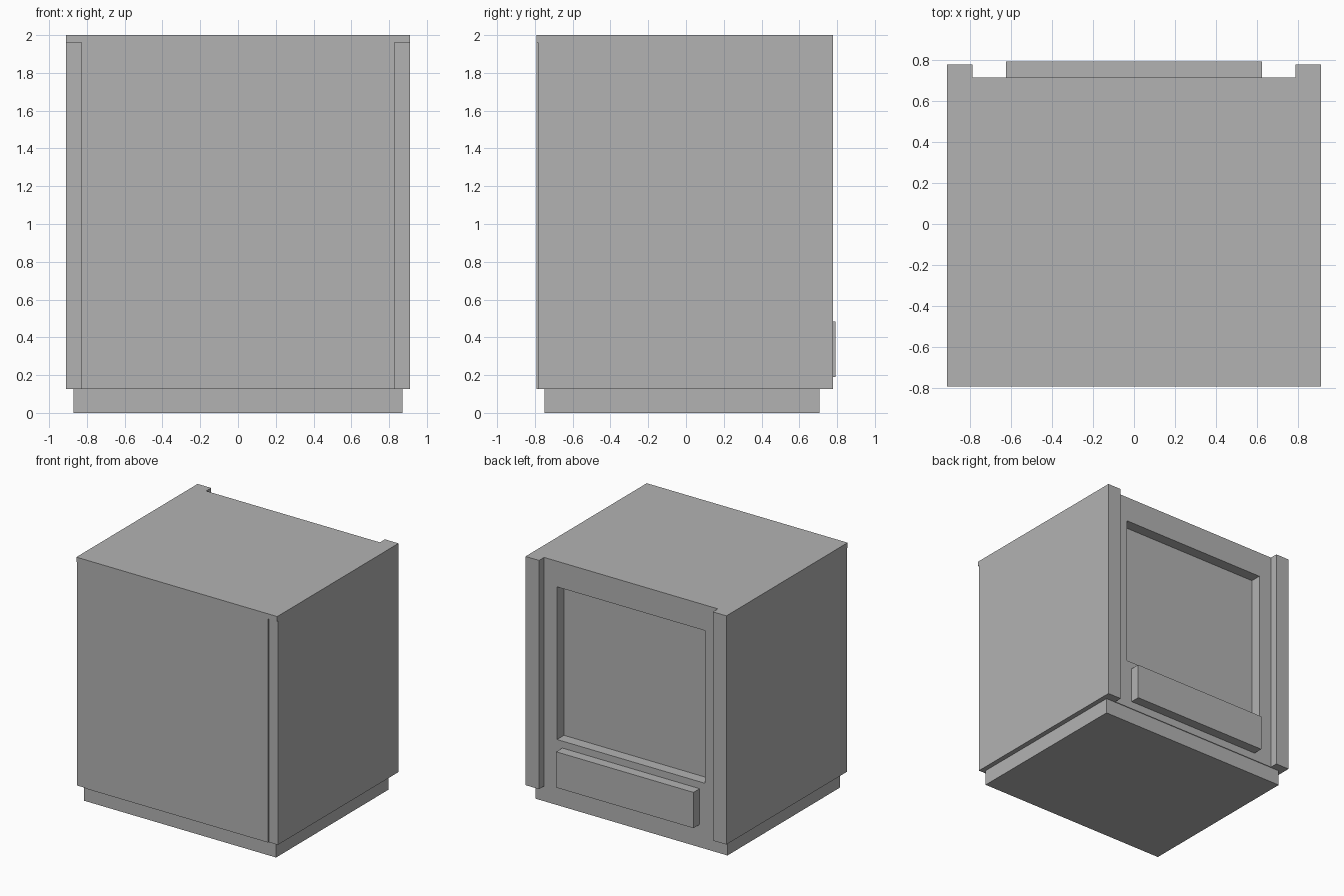
import bpy, bmesh

if "Cube" in bpy.data.objects:
    bpy.data.objects.remove(bpy.data.objects["Cube"])

grey = bpy.data.materials.new("light grey")
grey.diffuse_color = (0.45, 0.45, 0.45, 1)
grey.use_nodes = True
grey.node_tree.nodes["Principled BSDF"].inputs["Base Color"].default_value = grey.diffuse_color


def prism(name, outline, z0, z1):
    """Extrude an xy outline (anticlockwise) from z0 to z1."""
    bm = bmesh.new()
    face = bm.faces.new([bm.verts.new((x, y, z0)) for x, y in outline])
    ext = bmesh.ops.extrude_face_region(bm, geom=[face])
    top = [v for v in ext["geom"] if isinstance(v, bmesh.types.BMVert)]
    bmesh.ops.translate(bm, verts=top, vec=(0, 0, z1 - z0))
    bmesh.ops.recalc_face_normals(bm, faces=bm.faces)
    mesh = bpy.data.meshes.new(name)
    bm.to_mesh(mesh)
    bm.free()
    mesh.materials.append(grey)
    obj = bpy.data.objects.new(name, mesh)
    bpy.context.collection.objects.link(obj)
    return obj


def box(name, x0, x1, y0, y1, z0, z1):
    return prism(name, [(x0, y0), (x1, y0), (x1, y1), (x0, y1)], z0, z1)


def cut(target, cutter):
    cutter.hide_render = True
    cutter.hide_viewport = True
    cutter.display_type = 'WIRE'
    mod = target.modifiers.new(cutter.name, 'BOOLEAN')
    mod.operation = 'DIFFERENCE'
    mod.solver = 'EXACT'
    mod.object = cutter


# Cabinet body with two rear corner posts
half = [(0.91, -0.792), (0.91, 0.777), (0.787, 0.777), (0.787, 0.712)]
body = prism("cabinet_body", half + [(-x, y) for x, y in reversed(half)], 0.127, 2.0)

# Recessed rear window
cut(body, box("rear_recess_cutter", -0.67, 0.67, 0.622, 0.9, 0.54, 1.79))

# Shallow strips down the front corners, leaving a raised front panel
for side, x0, x1 in (("left", -1.0, -0.828), ("right", 0.828, 1.0)):
    cut(body, box(side + "_front_strip_cutter", x0, x1, -0.9, -0.784, 0.0, 1.96))

# Plinth
box("plinth", -0.87, 0.87, -0.75, 0.706, 0.0, 0.127)

# Rear service box
box("rear_box", -0.622, 0.622, 0.712, 0.792, 0.19, 0.483)
